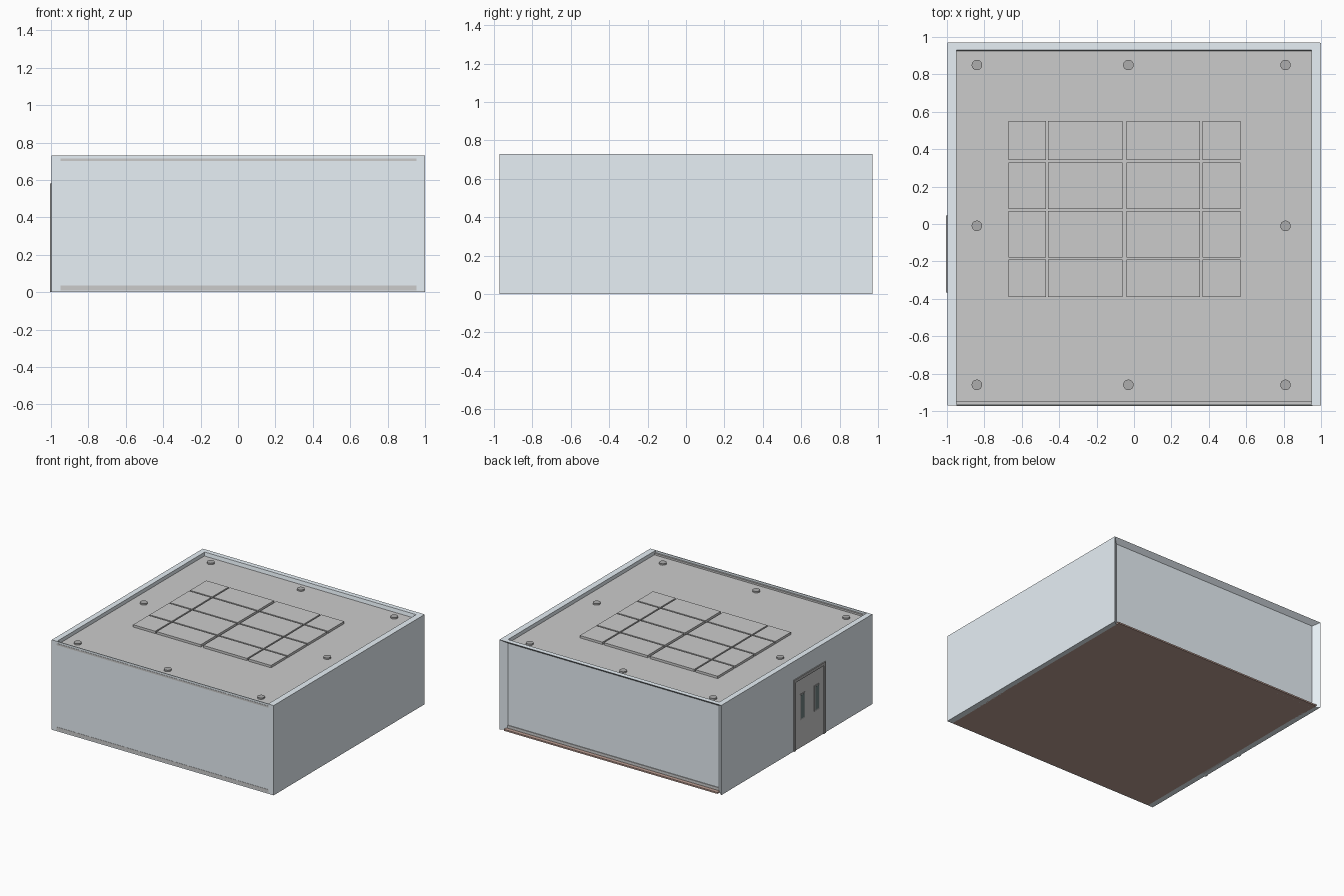
import bpy, bmesh
from mathutils import Vector

if "Cube" in bpy.data.objects:
    bpy.data.objects.remove(bpy.data.objects["Cube"])


def material(name, rgb):
    m = bpy.data.materials.new(name)
    m.diffuse_color = (*rgb, 1)
    m.use_nodes = True
    m.node_tree.nodes["Principled BSDF"].inputs["Base Color"].default_value = m.diffuse_color
    return m


WALL = material("pale_blue_wall", (0.80, 0.87, 0.92))
FLOOR = material("brown_floor", (0.50, 0.34, 0.29))
GLASS = material("dark_glass", (0.16, 0.22, 0.22))
DARK = material("dark_grey", (0.42, 0.42, 0.42))
TILE = material("mid_grey", (0.62, 0.62, 0.62))


def finish(name, bm, mat):
    bmesh.ops.recalc_face_normals(bm, faces=bm.faces)
    me = bpy.data.meshes.new(name)
    bm.to_mesh(me)
    bm.free()
    ob = bpy.data.objects.new(name, me)
    bpy.context.collection.objects.link(ob)
    if mat:
        me.materials.append(mat)
    return ob


def box(name, x0, x1, y0, y1, z0, z1, mat=None):
    bm = bmesh.new()
    bmesh.ops.create_cube(bm, size=1)
    for v in bm.verts:
        v.co = Vector((x0 if v.co.x < 0 else x1,
                       y0 if v.co.y < 0 else y1,
                       z0 if v.co.z < 0 else z1))
    return finish(name, bm, mat)


def prism(name, points, direction, mat=None):
    bm = bmesh.new()
    f = bm.faces.new([bm.verts.new(p) for p in points])
    r = bmesh.ops.extrude_face_region(bm, geom=[f])
    moved = [g for g in r["geom"] if isinstance(g, bmesh.types.BMVert)]
    bmesh.ops.translate(bm, verts=moved, vec=direction)
    return finish(name, bm, mat)


H, CEIL = 0.73, 0.70

# Floor slab
box("floor", -0.96, 0.96, -0.965, 0.968, 0, 0.012, FLOOR)

# Side walls with mitred back ends
for side, s, outer in (("left", -1, 0.996), ("right", 1, 1.0)):
    outline = [(s * outer, -0.97, 0), (s * outer, 0.97, 0),
               (s * 0.95, 0.93, 0), (s * 0.95, -0.965, 0)]
    prism(side + "_wall", outline, (0, 0, H), WALL)

# Back wall, set in under a sloped top rim
profile = [(0.97, H), (0.93, CEIL), (0.93, 0.0), (0.925, 0.0), (0.925, CEIL), (0.93, H)]
prism("back_wall", [(-0.995, y, z) for y, z in profile], (1.99, 0, 0), WALL)

# Thin front wall
box("front_wall", -0.996, 1.0, -0.97, -0.964, 0, H, WALL)

# Ceiling, and the trims that show through the walls
box("ceiling", -0.95, 0.95, -0.964, 0.928, CEIL - 0.01, CEIL, TILE)
box("front_skirting", -0.95, 0.955, -0.972, -0.95, 0.008, 0.035)
box("front_cornice", -0.95, 0.955, -0.972, -0.95, 0.700, 0.714)
box("back_skirting", -0.95, 0.95, 0.92, 0.936, 0.012, 0.035)

# Raised ceiling panels separated by narrow grooves
xs = [-0.67, -0.465, -0.05, 0.36, 0.57]
ys = [-0.39, -0.185, 0.075, 0.335, 0.55]
for i in range(4):
    for j in range(4):
        gx0, gx1 = (0 if i == 0 else 0.006), (0 if i == 3 else 0.006)
        gy0, gy1 = (0 if j == 0 else 0.006), (0 if j == 3 else 0.006)
        if i == 1:
            gx1 = 0.011
        if i == 2:
            gx0 = 0.011
        box(f"ceiling_panel_{i}_{j}", xs[i] + gx0, xs[i + 1] - gx1,
            ys[j] + gy0, ys[j + 1] - gy1, CEIL - 0.005, 0.719, TILE)

# Round downlights around the ceiling edge
for i, x in enumerate((-0.84, -0.03, 0.81)):
    for j, y in enumerate((-0.86, -0.01, 0.85)):
        if i == 1 and j == 1:
            continue
        bm = bmesh.new()
        bmesh.ops.create_cone(bm, cap_ends=True, segments=24,
                              radius1=0.028, radius2=0.028, depth=0.02)
        bmesh.ops.translate(bm, verts=bm.verts, vec=(x, y, CEIL + 0.002))
        finish(f"downlight_{i}_{j}", bm, DARK)

# Door in the left wall: leaf, frame and two slot windows
DY, DW, DH = -0.16, 0.205, 0.58
box("door_leaf", -0.998, -0.95, DY - DW + 0.02, DY + DW - 0.02, 0, DH - 0.02, TILE)
for s in (-1, 1):
    a, b = sorted((DY + s * DW, DY + s * (DW - 0.025)))
    box(f"door_jamb_{s}", -1.004, -0.95, a, b, 0, DH, DARK)
    c = DY + s * 0.092
    box(f"window_trim_{s}", -1.002, -0.96, c - 0.032, c + 0.032, 0.225, 0.435, DARK)
    box(f"window_glass_{s}", -1.003, -0.96, c - 0.022, c + 0.022, 0.235, 0.425, GLASS)
box("door_head", -1.004, -0.95, DY - DW, DY + DW, DH - 0.025, DH, DARK)
